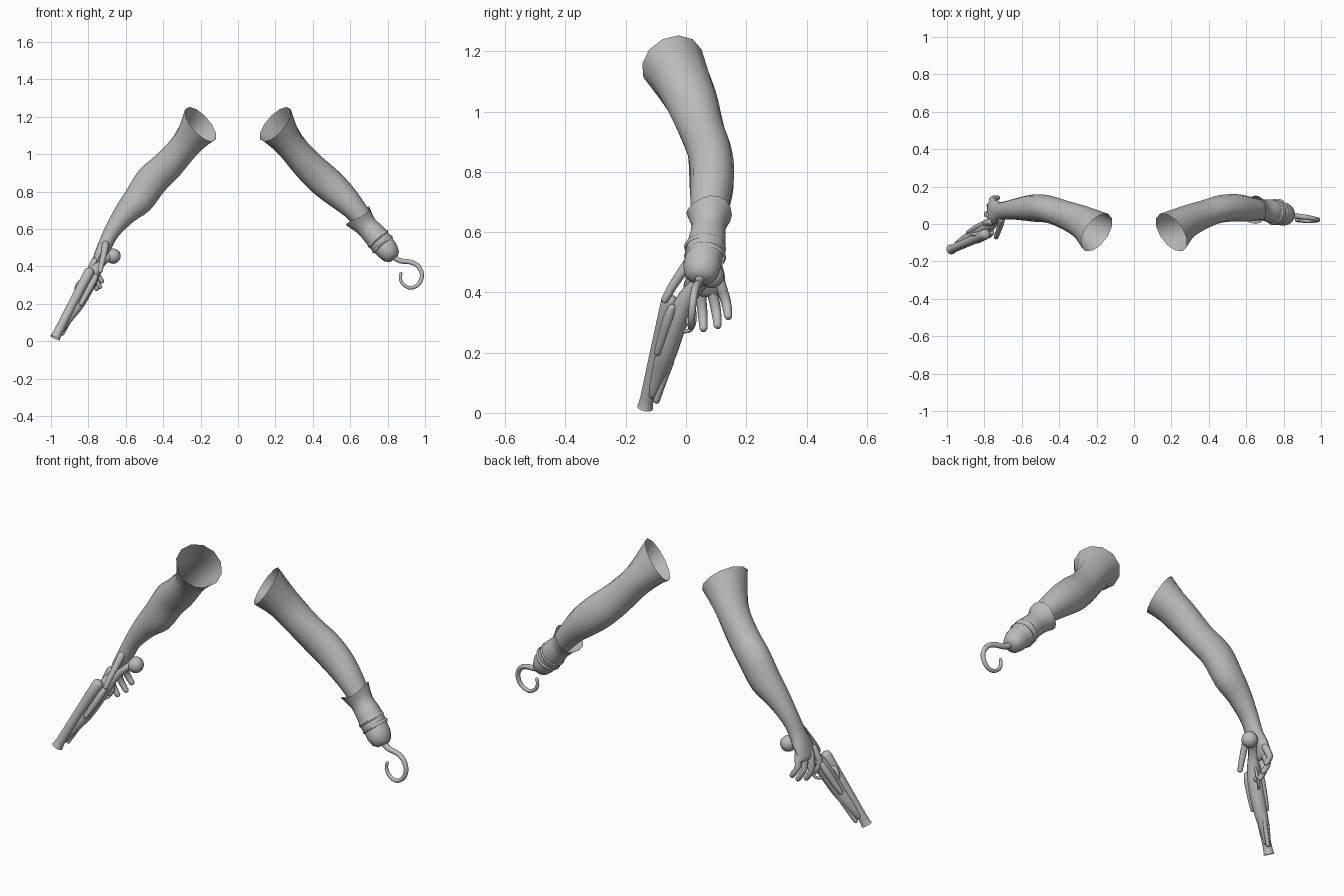
import bpy, bmesh, math
from mathutils import Vector

grey = bpy.data.materials.new("plain_grey")
grey.diffuse_color = (0.5, 0.5, 0.5, 1)
Y = Vector((0, 1, 0))


def make_object(name, bm, angle=50):
    bmesh.ops.recalc_face_normals(bm, faces=bm.faces)
    me = bpy.data.meshes.new(name)
    bm.to_mesh(me)
    bm.free()
    me.materials.append(grey)
    ob = bpy.data.objects.new(name, me)
    bpy.context.collection.objects.link(ob)
    bpy.ops.object.select_all(action='DESELECT')
    ob.select_set(True)
    bpy.context.view_layer.objects.active = ob
    bpy.ops.object.shade_smooth_by_angle(angle=math.radians(angle))
    return ob


def catmull(a, b, c, d, t):
    return 0.5 * (2*b + (c-a)*t + (2*a-5*b+4*c-d)*t*t + (3*b-a-3*c+d)*t**3)


def loft(name, stations, sides=12, steps=3, first=None, ends=(True, True), ripple=0):
    """Skin over stations (x, y, z, radius along y, radius across)."""
    pts = [Vector(s[:3]) for s in stations]
    rings = []

    def ring(c, u, v):
        return [c + u*math.cos(2*math.pi*i/sides) + v*math.sin(2*math.pi*i/sides)
                for i in range(sides)]

    n = len(pts)
    for i, s in enumerate(stations):
        t = (pts[min(i+1, n-1)] - pts[max(i-1, 0)]).normalized()
        u = (Y - t*t.dot(Y)).normalized()
        v = t.cross(u)
        if i == 0 and first:
            u, v = Vector(first[0]), Vector(first[1])
        else:
            u, v = u*s[3], v*s[4]
        r = ring(pts[i], u, v)
        if i == 0 and ripple:
            r = [p + t*ripple*math.cos(4*math.pi*k/sides + 1) for k, p in enumerate(r)]
        tips = [ring(pts[i] + t*sg*s[4]*d, u*f, v*f)
                for sg in ((-1,) if i == 0 else (1,))
                for d, f in ((0.45, 0.85), (0.75, 0.5))]
        rings.append((r, tips))
    base = [r for r, _ in rings]
    out = []
    for i in range(n-1):
        a, b, c, d = base[max(i-1, 0)], base[i], base[i+1], base[min(i+2, n-1)]
        for k in range(steps):
            out.append([catmull(a[j], b[j], c[j], d[j], k/steps) for j in range(sides)])
    out.append(base[-1])
    if ends[0]:
        out = rings[0][1][::-1] + out
    if ends[1]:
        out = out + rings[-1][1]
    bm = bmesh.new()
    vs = [[bm.verts.new(p) for p in r] for r in out]
    for r, q in zip(vs, vs[1:]):
        for j in range(sides):
            k = (j+1) % sides
            bm.faces.new((r[j], r[k], q[k], q[j]))
    if ends[0]:
        bm.faces.new(vs[0][::-1])
    if ends[1]:
        bm.faces.new(vs[-1])
    return make_object(name, bm)


def ball(name, centre, radius):
    bm = bmesh.new()
    bmesh.ops.create_uvsphere(bm, u_segments=16, v_segments=10, radius=radius)
    bmesh.ops.translate(bm, verts=bm.verts, vec=centre)
    return make_object(name, bm)


def rod(name, points, r0, r1=None, sides=8, steps=3):
    r1 = r0 if r1 is None else r1
    m = len(points) - 1
    return loft(name, [(*p, r0+(r1-r0)*i/m, r0+(r1-r0)*i/m) for i, p in enumerate(points)],
                sides, steps)


# Upper arms share one shape, mirrored in x
upper = [(.20, -.045, 1.16, .1, .1), (.28, .012, 1.05, .090, .080),
         (.375, .052, .94, .076, .083), (.46, .08, .86, .074, .088)]


def arm(name, sx, lower, end):
    first = ((-.06*sx, .10, 0), (.06, .02*sx, .093*sx))
    loft(name, [(sx*x, y, z, a, b) for x, y, z, a, b in upper] + lower,
         12, 3, first, (False, end))


arm("hook_arm", 1, [(.545, .087, .785, .073, .080), (.62, .08, .71, .066, .064),
                    (.70, .072, .61, .05, .05)], False)
arm("hand_arm", -1, [(-.535, .085, .752, .073, .082), (-.605, .082, .68, .062, .062),
                     (-.675, .075, .585, .050, .043), (-.712, .068, .51, .050, .038),
                     (-.738, .065, .46, .064, .032), (-.765, .062, .405, .069, .022)], True)

# Flared cuff with a wavy open rim, and its rounded end cap
loft("cuff", [(.645, .077, .665, .076, .080), (.684, .075, .618, .057, .060),
              (.725, .070, .575, .062, .063), (.762, .062, .53, .064, .064),
              (.785, .057, .505, .060, .060)], 16, 3, None, (False, False), .012)
loft("cuff_cap", [(.775, .058, .515, .060, .060), (.795, .054, .492, .063, .060),
                  (.808, .051, .473, .060, .055)], 16, 2)
for k, (x, z) in enumerate(((.748, .548), (.772, .519))):
    loft("cuff_band_%d" % (k+1), [(x-.006, .064, z+.007, .064, .064), (x, .0635, z, .070, .069),
                                  (x+.006, .063, z-.007, .064, .064)], 20, 2, None, (False, False))

# Hook
rod("hook", [(.80, .05, .48), (.83, .047, .452), (.868, .042, .430), (.92, .036, .424),
             (.962, .028, .403), (.984, .022, .357), (.968, .018, .308), (.925, .016, .285),
             (.885, .018, .303), (.868, .02, .335), (.872, .021, .365)], .016, .008, 10, 3)

# Thumb and fingers
digits = {
    "thumb": [(-.708, .025, .52), (-.715, -.008, .475), (-.728, -.045, .42), (-.737, -.07, .375)],
    "index_finger": [(-.765, .012, .43), (-.795, .005, .37), (-.79, .008, .33), (-.77, .012, .30)],
    "middle_finger": [(-.768, .045, .42), (-.786, .053, .35), (-.772, .057, .305), (-.755, .058, .28)],
    "ring_finger": [(-.760, .083, .42), (-.772, .097, .355), (-.755, .103, .315), (-.738, .105, .29)],
    "little_finger": [(-.745, .112, .43), (-.758, .131, .375), (-.742, .138, .34), (-.728, .140, .32)],
}
for name, path in digits.items():
    rod(name, path, .019, .013, 8, 2)

# Pistol: barrel, stock, curved grip with a ball butt
loft("barrel", [(-.978, -.136, .018, .027, .029), (-.962, -.129, .05, .023, .024),
                (-.885, -.096, .20, .024, .024), (-.795, -.055, .37, .028, .028)],
     12, 3, None, (False, True))
loft("pistol_stock", [(-.945, -.112, .065, .018, .020), (-.905, -.088, .13, .028, .028),
                      (-.858, -.064, .20, .034, .036), (-.805, -.032, .30, .036, .040),
                      (-.765, 0, .375, .032, .034), (-.735, .035, .42, .026, .027),
                      (-.70, .066, .447, .024, .024), (-.672, .084, .455, .028, .028)], 12, 3)
ball("butt_ball", (-.668, .085, .455), .041)

# Lock plates on both flanks, hammer, trigger guard and ramrod
for name, dx, dy in (("lock_plate_front", .026, -.022), ("lock_plate_back", -.022, .026)):
    loft(name, [(-.865+dx, -.072+dy, .20, .012, .012), (-.838+dx, -.056+dy, .25, .016, .016),
                (-.80+dx, -.034+dy, .32, .018, .018), (-.785+dx, -.024+dy, .35, .013, .013)], 8, 2)
rod("hammer", [(-.815, -.05, .32), (-.845, -.055, .315), (-.862, -.055, .295),
               (-.865, -.058, .272)], .014, .008)
rod("trigger_guard", [(-.805, -.01, .27), (-.785, .015, .275), (-.765, .028, .305),
                      (-.758, .025, .345), (-.765, .005, .37)], .007)
rod("trigger", [(-.79, -.005, .325), (-.777, .01, .315), (-.775, .017, .30)], .006, .004)
rod("ramrod", [(-.94, -.098, .04), (-.915, -.082, .085), (-.87, -.05, .17)], .011)
